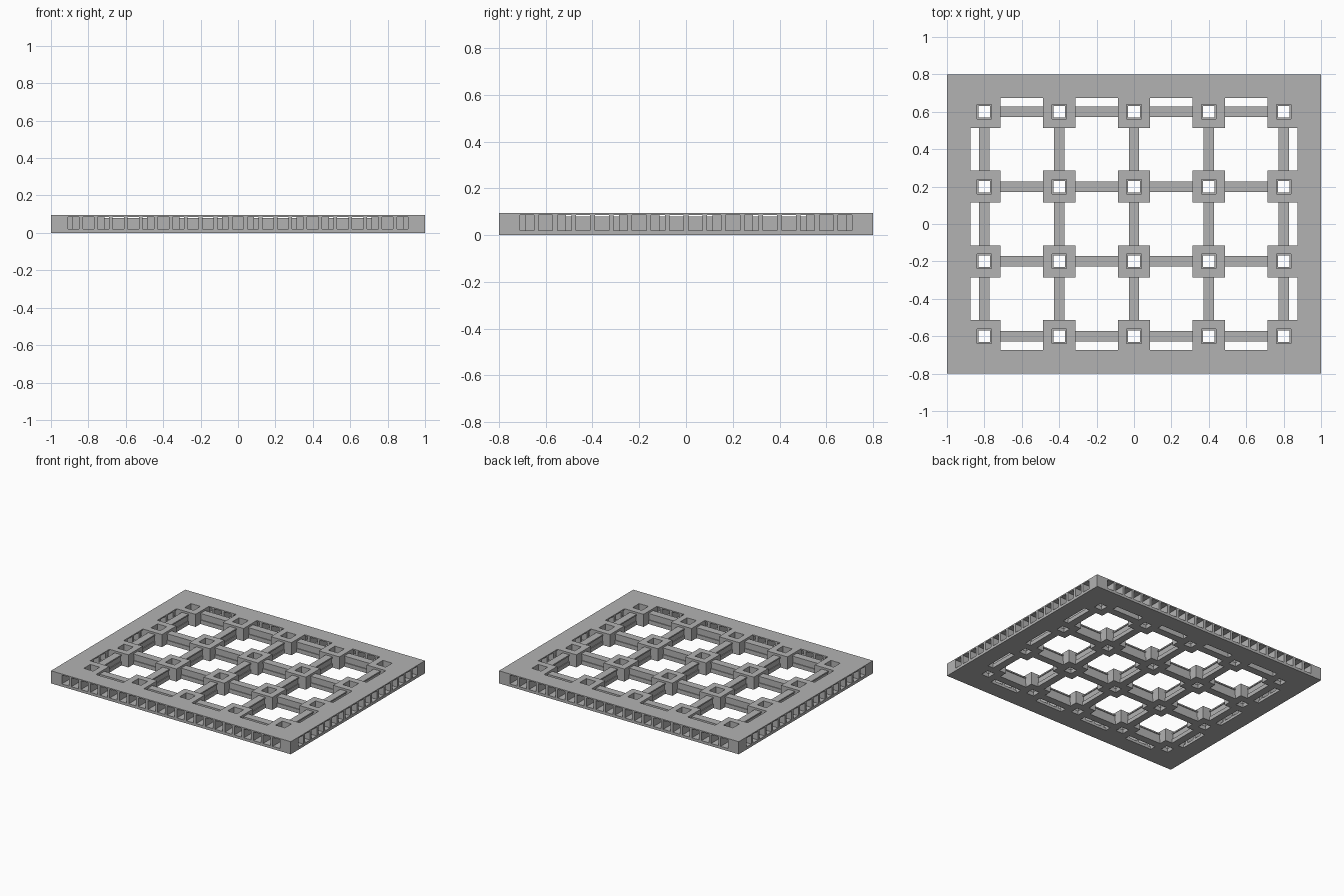
import bpy
import bmesh

old = bpy.data.objects.get("Cube")
if old:
    bpy.data.objects.remove(old, do_unlink=True)

grey = bpy.data.materials.new("stone grey")
grey.use_nodes = True
COLOUR = (0.45, 0.45, 0.45, 1)
grey.diffuse_color = COLOUR
grey.node_tree.nodes["Principled BSDF"].inputs["Base Color"].default_value = COLOUR

H, FLOOR, ROOF = 0.095, 0.02, 0.086
INX, INY = 0.873, 0.673          # inner edge of the border
PITCH, NODE, BEAM = 0.08, 0.086, 0.028
XS = [-0.8 + 0.4 * i for i in range(5)]
YS = [-0.6 + 0.4 * i for i in range(4)]


def finish(name, bm):
    mesh = bpy.data.meshes.new(name)
    bmesh.ops.recalc_face_normals(bm, faces=bm.faces)
    bm.to_mesh(mesh)
    bm.free()
    mesh.materials.append(grey)
    obj = bpy.data.objects.new(name, mesh)
    bpy.context.collection.objects.link(obj)
    return obj


def box(bm, x0, x1, y0, y1, z0, z1):
    made = bmesh.ops.create_cube(bm, size=1)["verts"]
    for v in made:
        v.co = (x1 if v.co.x > 0 else x0, y1 if v.co.y > 0 else y0, z1 if v.co.z > 0 else z0)


def ring(bm, cx, cy, rings):
    """Loft a square tube through (half width, z) steps and close it on itself."""
    loops = []
    for h, z in rings:
        loops.append([bm.verts.new((cx + sx * h, cy + sy * h, z))
                      for sx, sy in ((-1, -1), (1, -1), (1, 1), (-1, 1))])
    for a, b in zip(loops, loops[1:] + loops[:1]):
        for i in range(4):
            j = (i + 1) % 4
            bm.faces.new((a[i], a[j], b[j], b[i]))


def plate(name, z0, z1):
    bm = bmesh.new()
    loops = []
    for hx, hy, z in ((1, 0.8, z0), (1, 0.8, z1), (INX, INY, z1), (INX, INY, z0)):
        loops.append([bm.verts.new((sx * hx, sy * hy, z))
                      for sx, sy in ((-1, -1), (1, -1), (1, 1), (-1, 1))])
    for a, b in zip(loops, loops[1:] + loops[:1]):
        for i in range(4):
            j = (i + 1) % 4
            bm.faces.new((a[i], a[j], b[j], b[i]))
    finish(name, bm)


# Border: floor and roof plates joined by solid corners
plate("border_floor", 0, FLOOR)
plate("border_roof", ROOF, H)
bm = bmesh.new()
for sx in (-1, 1):
    for sy in (-1, 1):
        x, y = sorted((sx * 0.91, sx)), sorted((sy * 0.71, sy * 0.8))
        box(bm, *x, *y, FLOOR, ROOF)
finish("border_corners", bm)

# Upright ribs between the side slots
bm = bmesh.new()
for s in (-1, 1):
    for i in range(22):
        c = (i - 10.5) * PITCH
        box(bm, c - 0.01, c + 0.01, *sorted((s * INY, s * 0.8)), FLOOR, ROOF)
    for i in range(17):
        c = (i - 8) * PITCH
        box(bm, *sorted((s * INX, s)), c - 0.01, c + 0.01, FLOOR, ROOF)
finish("border_ribs", bm)

# Square posts with a stepped hole through each
bm = bmesh.new()
for x in XS:
    for y in YS:
        ring(bm, x, y, ((NODE, 0), (NODE, H), (0.039, H), (0.039, 0.03), (0.031, 0.03), (0.031, 0)))
finish("grid_posts", bm)

# Beams between the posts: wide foot, slimmer raised web
bm = bmesh.new()
for half, z0, z1 in ((BEAM, 0, 0.03), (BEAM - 0.006, 0.03, 0.07), (BEAM, 0.07, 0.08)):
    for y in YS:
        for x in XS[:-1]:
            box(bm, x + NODE, x + 0.4 - NODE, y - half, y + half, z0, z1)
    for x in XS:
        for y in YS[:-1]:
            box(bm, x - half, x + half, y + NODE, y + 0.4 - NODE, z0, z1)
finish("grid_beams", bm)
